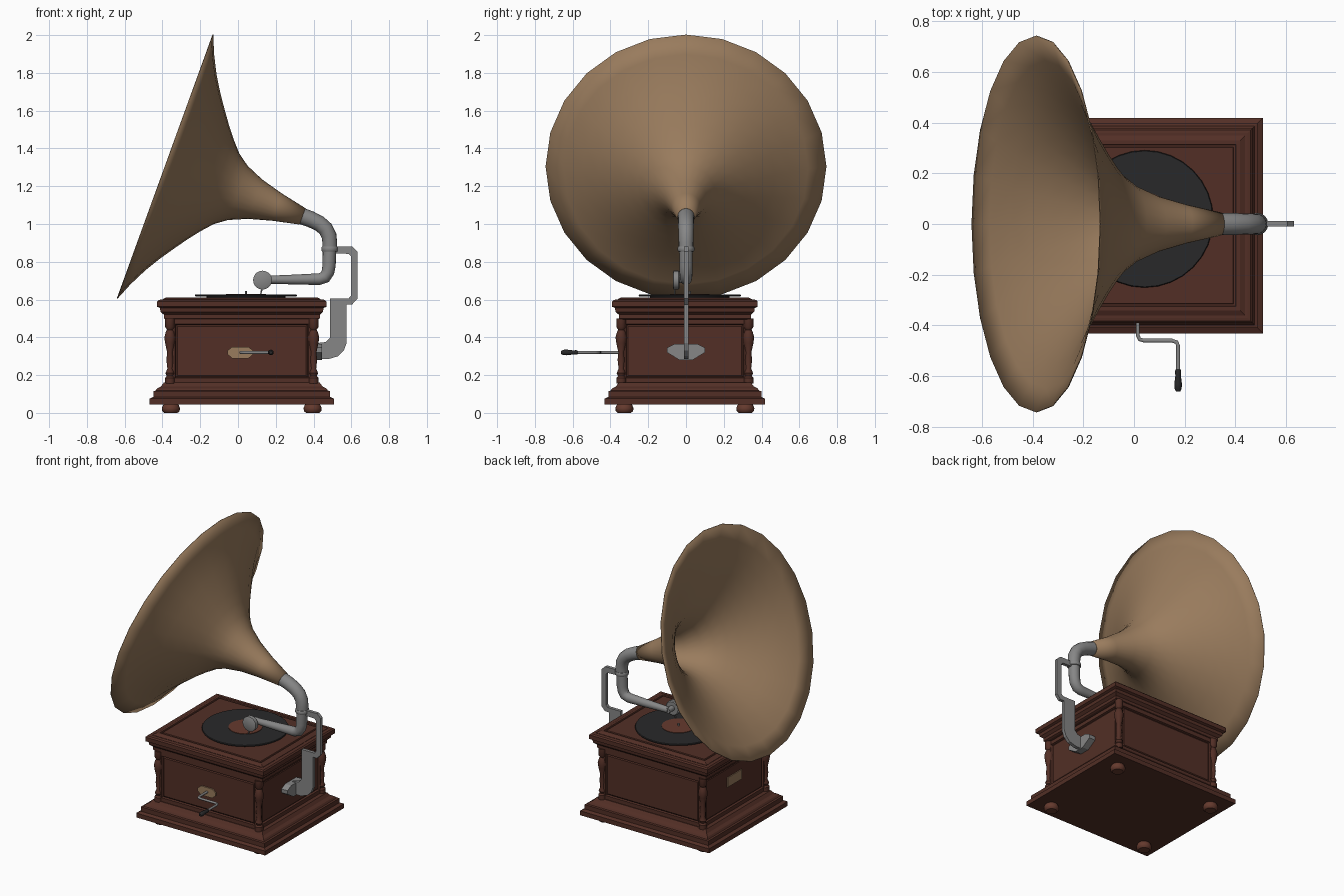
import bpy, bmesh
from math import sin, cos, pi, radians
from mathutils import Vector

if "Cube" in bpy.data.objects:
    bpy.data.objects.remove(bpy.data.objects["Cube"])

CX, CY = 0.02, -0.006          # centre of the cabinet


def material(name, r, g, b):
    m = bpy.data.materials.new(name)
    m.use_nodes = True
    m.diffuse_color = (r, g, b, 1)
    m.node_tree.nodes["Principled BSDF"].inputs["Base Color"].default_value = (r, g, b, 1)
    return m


WOOD = material("dark wood", 0.085, 0.028, 0.019)
TRIM = material("warm wood", 0.13, 0.042, 0.027)
BRASS = material("aged brass", 0.32, 0.2, 0.11)
STEEL = material("steel", 0.24, 0.24, 0.24)
BLACK = material("black", 0.022, 0.022, 0.023)


def finish(name, bm, mat, smooth=None):
    bmesh.ops.recalc_face_normals(bm, faces=bm.faces)
    me = bpy.data.meshes.new(name)
    bm.to_mesh(me)
    bm.free()
    me.materials.append(mat)
    ob = bpy.data.objects.new(name, me)
    bpy.context.collection.objects.link(ob)
    if smooth:
        bpy.ops.object.select_all(action="DESELECT")
        ob.select_set(True)
        bpy.context.view_layer.objects.active = ob
        bpy.ops.object.shade_smooth_by_angle(angle=radians(smooth))
    return ob


def loft(bm, rings, caps=True):
    """Bridge rings of points with equal counts."""
    rows = [[bm.verts.new(p) for p in ring] for ring in rings]
    n = len(rows[0])
    for a, b in zip(rows, rows[1:]):
        for i in range(n):
            j = (i + 1) % n
            bm.faces.new((a[i], a[j], b[j], b[i]))
    if caps:
        bm.faces.new(rows[0])
        bm.faces.new(rows[-1])


def tube(name, pts, radii, mat, normal, sides=16, caps=True, smooth=40):
    """Round section swept along a path lying in the plane of the normal."""
    pts, normal = [Vector(p) for p in pts], Vector(normal)
    rings = []
    for i, (p, r) in enumerate(zip(pts, radii)):
        t = (pts[min(i + 1, len(pts) - 1)] - pts[max(i - 1, 0)]).normalized()
        side = t.cross(normal)
        rings.append([p + r * (cos(2 * pi * k / sides) * normal + sin(2 * pi * k / sides) * side)
                      for k in range(sides)])
    bm = bmesh.new()
    loft(bm, rings, caps)
    return finish(name, bm, mat, smooth)


def turned(name, x, y, profile, mat, sides=16):
    """Lathe work on a vertical axis; profile is (radius, z)."""
    return tube(name, [(x, y, z) for r, z in profile], [r for r, z in profile],
                mat, (0, 1, 0), sides)


def moulding(name, profile, mat):
    """Mitred rectangular moulding; profile is (inset, z)."""
    bm = bmesh.new()
    loft(bm, [[(CX + sx * (0.488 - d), CY + sy * (0.425 - d), z)
               for sx, sy in ((-1, -1), (1, -1), (1, 1), (-1, 1))] for d, z in profile])
    return finish(name, bm, mat)


def plate(name, outline, axis, lo, hi, mat):
    """Outline extruded along the x or y axis."""
    place = {"x": lambda a, b, h: (h, a, b), "y": lambda a, b, h: (a, h, b)}[axis]
    bm = bmesh.new()
    loft(bm, [[place(a, b, h) for a, b in outline] for h in (lo, hi)])
    return finish(name, bm, mat)


# Cabinet mouldings
moulding("cabinet_base", [(0, .045), (0, .075), (.02, .085), (.02, .115), (.032, .118),
                          (.04, .13), (.06, .14), (.075, .16)], WOOD)
moulding("cabinet_cornice", [(.085, .495), (.075, .5), (.075, .52), (.058, .535), (.055, .555),
                             (.04, .562), (.04, .59), (.048, .598), (.06, .6)], WOOD)
moulding("cabinet_lid", [(.07, .598), (.07, .602), (.09, .612), (.105, .612), (.108, .606),
                         (.115, .606), (.118, .612)], WOOD)

# Cabinet body with a framed panel on each side
bm = bmesh.new()
bmesh.ops.create_cube(bm, size=1)
for v in bm.verts:
    v.co = (CX + v.co.x * .77, CY + v.co.y * .69, .328 + v.co.z * .35)
sides = [f for f in bm.faces if abs(f.normal.z) < .5]
bmesh.ops.inset_individual(bm, faces=sides, thickness=.046)
bmesh.ops.inset_individual(bm, faces=sides, thickness=.006, depth=-.012)
bmesh.ops.inset_individual(bm, faces=sides, thickness=.012, depth=.006)
finish("cabinet_body", bm, WOOD)

# Turned corner columns and bun feet
COLUMN = [(.026, .155), (.026, .185), (.017, .195), (.024, .21), (.014, .235), (.019, .28),
          (.015, .32), (.026, .37), (.03, .4), (.022, .43), (.016, .44), (.026, .455), (.026, .5)]
FOOT = [(.035, 0), (.046, .01), (.048, .025), (.042, .04), (.034, .05)]
for sx, fx in ((-1, "right"), (1, "left")):
    for sy, fy in ((-1, "front"), (1, "back")):
        turned(f"{fy}_{fx}_column", CX + sx * .38, CY + sy * .337, COLUMN, WOOD, 12)
        turned(f"{fy}_{fx}_foot", CX + sx * .375, CY + sy * .32, FOOT, TRIM)

# Turntable, record, label and spindle
RX, RY = .042, .02
turned("turntable", RX, RY, [(.21, .605), (.21, .618)], BLACK, 32)
turned("record", RX, RY, [(.268, .617), (.271, .622), (.268, .627)], BLACK, 32)
turned("record_label", RX, RY, [(.105, .626), (.105, .63)], TRIM, 32)
turned("spindle", RX, RY, [(.006, .625), (.006, .645)], STEEL, 8)

# Flared horn, tilted upward
MOUTH, AXIS = Vector((-.388, 0, 1.305)), Vector((.94, 0, -.341))
FLARE = [(0, .742), (.04, .645), (.089, .548), (.14, .465), (.19, .392), (.24, .322), (.29, .258),
         (.345, .196), (.41, .149), (.508, .107), (.63, .073), (.775, .042)]
horn = tube("horn", [MOUTH + AXIS * t for t, r in FLARE], [r for t, r in FLARE],
            BRASS, (0, 1, 0), 24, caps=False, smooth=60)
shell = horn.modifiers.new("shell", "SOLIDIFY")
shell.thickness = .004

# Elbow pipe and tone arm
tube("horn_elbow", [(.335, 0, 1.043), (.385, 0, 1.025), (.43, 0, 1.003), (.463, 0, .975),
                    (.482, 0, .938), (.486, 0, .9), (.486, 0, .865)],
     [.044, .043, .042, .041, .04, .039, .039], STEEL, (0, 1, 0))
turned("elbow_collar", .486, 0, [(.041, .855), (.044, .86), (.044, .875), (.041, .88)], STEEL)
tube("tone_arm", [(.485, 0, .87), (.482, 0, .78), (.476, 0, .745), (.46, 0, .719),
                  (.43, 0, .708), (.3, 0, .706), (.13, 0, .705)],
     [.036, .035, .034, .033, .031, .026, .02], STEEL, (0, 1, 0))

# Sound box with its needle
tube("sound_box_neck", [(.13, .015, .705), (.13, -.05, .705)], [.018, .018], STEEL, (0, 0, 1))
tube("sound_box", [(.13, y, .703) for y in (-.035, -.04, -.065, -.07)],
     [.044, .05, .05, .04], STEEL, (0, 0, 1), 20)
tube("needle", [(.13, -.06, .67), (.12, -.06, .628)], [.006, .003], STEEL, (0, 1, 0), 8)

# Flat support bracket and its wall mount
plate("arm_bracket", [(.51, .88), (.605, .88), (.632, .855), (.632, .605), (.605, .575),
                      (.575, .575), (.575, .37), (.56, .33), (.53, .3), (.48, .285), (.42, .285),
                      (.42, .37), (.465, .375), (.488, .4), (.488, .605), (.585, .605),
                      (.597, .62), (.597, .83), (.585, .842), (.51, .845)],
      "y", -.01, .012, STEEL)
plate("bracket_mount", [(-.1, .345), (-.06, .365), (.06, .365), (.1, .345), (.1, .32),
                        (.035, .28), (-.035, .28), (-.1, .32)], "x", .39, .445, STEEL)

# Brass escutcheon, side name plate and winding crank
plate("crank_escutcheon", [(-.055, .31), (-.03, .288), (.055, .288), (.08, .31), (.08, .33),
                           (.055, .35), (-.03, .35), (-.055, .33)], "y", -.358, -.349, BRASS)
plate("side_plate", [(-.085, .335), (.07, .335), (.07, .4), (-.085, .4)],
      "x", -.365, -.357, BRASS)
tube("crank", [(.015, -.34, .32), (.015, -.44, .32), (.022, -.455, .32), (.04, -.46, .32),
               (.15, -.46, .32), (.168, -.466, .32), (.174, -.48, .32), (.174, -.59, .32)],
     [.008] * 8, STEEL, (0, 0, 1), 10)
tube("crank_handle", [(.174, y, .32) for y in (-.572, -.58, -.6, -.63, -.65, -.661)],
     [.008, .012, .011, .015, .014, .008], BLACK, (0, 0, 1), 12)
